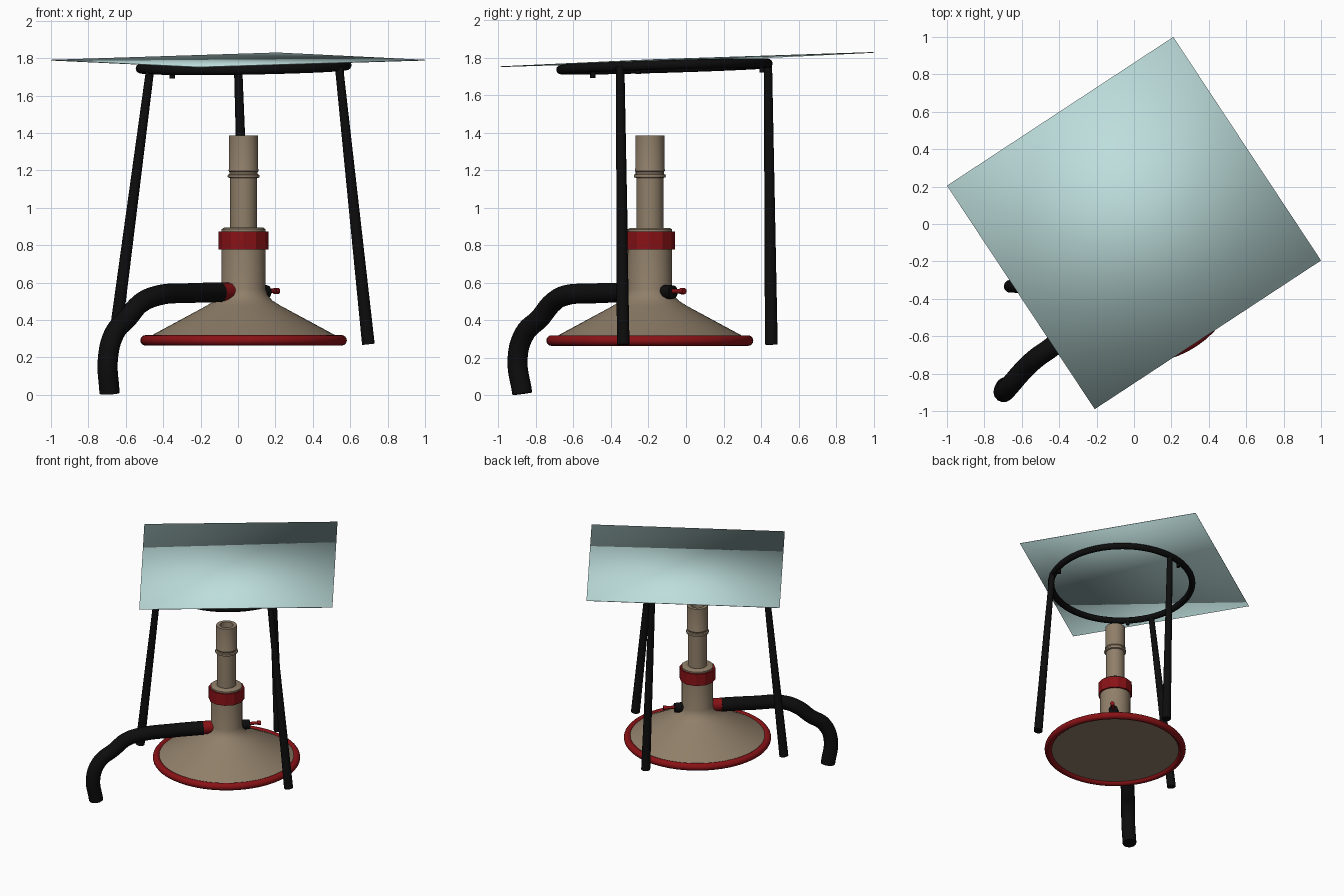
import bpy, bmesh, math
from mathutils import Vector, Matrix

if "Cube" in bpy.data.objects:
    bpy.data.objects.remove(bpy.data.objects["Cube"])


def material(name, rgb):
    m = bpy.data.materials.new(name)
    m.diffuse_color = (*rgb, 1)
    m.use_nodes = True
    m.node_tree.nodes["Principled BSDF"].inputs["Base Color"].default_value = m.diffuse_color
    return m


BEIGE = material("beige metal", (0.28, 0.213, 0.143))
RED = material("dark red", (0.25, 0.006, 0.008))
BLACK = material("black", (0.004, 0.004, 0.004))
GLASS = material("pale blue glass", (0.51, 0.73, 0.715))

AX, AY = 0.03, -0.193                      # burner axis
OUT = Vector((-1, -1, 0)).normalized()     # direction of the gas inlet


def finish(name, bm, mat, angle=35):
    bmesh.ops.recalc_face_normals(bm, faces=bm.faces[:])
    me = bpy.data.meshes.new(name)
    bm.to_mesh(me)
    bm.free()
    me.materials.append(mat)
    ob = bpy.data.objects.new(name, me)
    bpy.context.collection.objects.link(ob)
    if angle:
        bpy.ops.object.select_all(action='DESELECT')
        ob.select_set(True)
        bpy.context.view_layer.objects.active = ob
        bpy.ops.object.shade_smooth_by_angle(angle=math.radians(angle))
    return ob


def lathe(name, profile, mat, n=48, loc=(AX, AY, 0), closed=False, angle=35):
    """Revolve (radius, z) points about a vertical axis."""
    bm = bmesh.new()
    vs = [bm.verts.new((r, 0, z)) for r, z in profile]
    es = [bm.edges.new(p) for p in zip(vs, vs[1:])]
    if closed:
        es.append(bm.edges.new((vs[-1], vs[0])))
    bmesh.ops.spin(bm, geom=vs + es, cent=(0, 0, 0), axis=(0, 0, 1),
                   angle=2 * math.pi, steps=n)
    bmesh.ops.remove_doubles(bm, verts=bm.verts[:], dist=1e-5)
    bmesh.ops.translate(bm, vec=loc, verts=bm.verts[:])
    return finish(name, bm, mat, angle)


def torus(name, major, minor, z, mat, loc=(AX, AY, 0)):
    prof = [(major + minor * math.cos(a), z + minor * math.sin(a))
            for a in [i * math.pi / 8 for i in range(16)]]
    return lathe(name, prof, mat, 64, loc, True, 60)


def rod(name, a, b, r1, r2, mat, n=20):
    """Round bar from a to b, tapering from r1 to r2."""
    a, b = Vector(a), Vector(b)
    bm = bmesh.new()
    m = Matrix.Translation((a + b) / 2) @ (b - a).to_track_quat('Z', 'Y').to_matrix().to_4x4()
    bmesh.ops.create_cone(bm, cap_ends=True, segments=n, radius1=r1, radius2=r2,
                          depth=(b - a).length, matrix=m)
    return finish(name, bm, mat)


# Burner: flared foot, body and rim
lathe("burner_body", [(0, 0.285), (0.525, 0.285), (0.52, 0.302), (0.487, 0.32),
                      (0.20, 0.475), (0.155, 0.503), (0.13, 0.53), (0.118, 0.565),
                      (0.118, 0.885), (0.105, 0.893), (0.07, 0.893)], BEIGE, 64)
torus("base_ring", 0.524, 0.028, 0.291, RED)

# Barrel with bead rings and an open mouth
lathe("barrel", [(0.072, 0.87), (0.072, 1.158), (0.084, 1.162), (0.086, 1.169),
                 (0.084, 1.176), (0.075, 1.18), (0.075, 1.19), (0.08, 1.196),
                 (0.08, 1.203), (0.0775, 1.21), (0.0775, 1.385), (0.05, 1.385),
                 (0.05, 1.25), (0, 1.25)], BEIGE)

# Faceted air collar
lathe("air_collar", [(0.116, 0.777), (0.134, 0.777), (0.134, 0.873), (0.116, 0.873)],
      RED, 12, closed=True, angle=0)


# Gas inlet, valve and handle
def inlet(d, z=0.55):
    return Vector((AX, AY, z)) + OUT * d


rod("gas_inlet", inlet(0.08), inlet(0.21), 0.05, 0.05, RED)
rod("valve", inlet(-0.09), inlet(-0.175), 0.04, 0.036, BLACK)
rod("valve_handle", inlet(-0.16, 0.555), inlet(-0.25, 0.555), 0.012, 0.012, RED, 12)
rod("handle_tip", inlet(-0.235, 0.555), inlet(-0.26, 0.555), 0.017, 0.017, RED, 12)

# Rubber hose: smooth bevelled curve
path = [inlet(0.18, 0.548), (-0.27, -0.49, 0.543), (-0.43, -0.65, 0.53),
        (-0.52, -0.715, 0.49), (-0.59, -0.78, 0.41), (-0.66, -0.86, 0.33),
        (-0.695, -0.898, 0.2), (-0.687, -0.873, 0.008)]
cu = bpy.data.curves.new("gas_hose", 'CURVE')
cu.dimensions = '3D'
cu.bevel_depth = 0.054
cu.bevel_resolution = 5
cu.use_fill_caps = True
cu.resolution_u = 8
sp = cu.splines.new('BEZIER')
sp.bezier_points.add(len(path) - 1)
for p, co in zip(sp.bezier_points, path):
    p.co = co
    p.handle_left_type = p.handle_right_type = 'AUTO'
cu.materials.append(BLACK)
hose = bpy.data.objects.new("gas_hose", cu)
bpy.context.collection.objects.link(hose)

# Tripod: slightly tilted ring, three splayed legs, three small studs
TX, TY, TZ = 0.03, -0.115, 1.753


def ring_z(x, y):
    return TZ + 0.016 * (x - TX) + 0.03 * (y - TY)


ring = torus("tripod_ring", 0.552, 0.025, 0, BLACK, (0, 0, 0))
ring.location = (TX, TY, TZ)
ring.rotation_euler = (0.03, -0.016, 0)

legs = {"left_leg": ((-0.47, -0.35), (-0.662, -0.333)),
        "right_leg": ((0.54, -0.352), (0.697, -0.335)),
        "back_leg": ((0.0, 0.437), (0.05, 0.455))}
for name, (t, b) in legs.items():
    rod(name, (*b, 0.27), (*t, ring_z(*t)), 0.034, 0.022, BLACK)

for i in range(3):
    a = math.radians(225 + 120 * i)
    x, y = TX + 0.54 * math.cos(a), TY + 0.54 * math.sin(a)
    z = ring_z(x, y)
    rod(f"ring_stud_{i + 1}", (x, y, z), (x, y, z - 0.045), 0.014, 0.014, BLACK, 12)

# Glass plate: thin tilted sheet, softly shaded across its edges
bm = bmesh.new()
corners = [(0.21, 1.0, 1.826), (-1.0, 0.205, 1.787), (-0.21, -0.99, 1.75), (1.0, -0.195, 1.787)]
face = bm.faces.new([bm.verts.new(c) for c in corners])
ext = bmesh.ops.extrude_face_region(bm, geom=[face])
bmesh.ops.translate(bm, vec=(0, 0, 0.004),
                    verts=[g for g in ext["geom"] if isinstance(g, bmesh.types.BMVert)])
for f in [f for f in bm.faces]:
    f.smooth = True
finish("glass_plate", bm, GLASS, 0)
